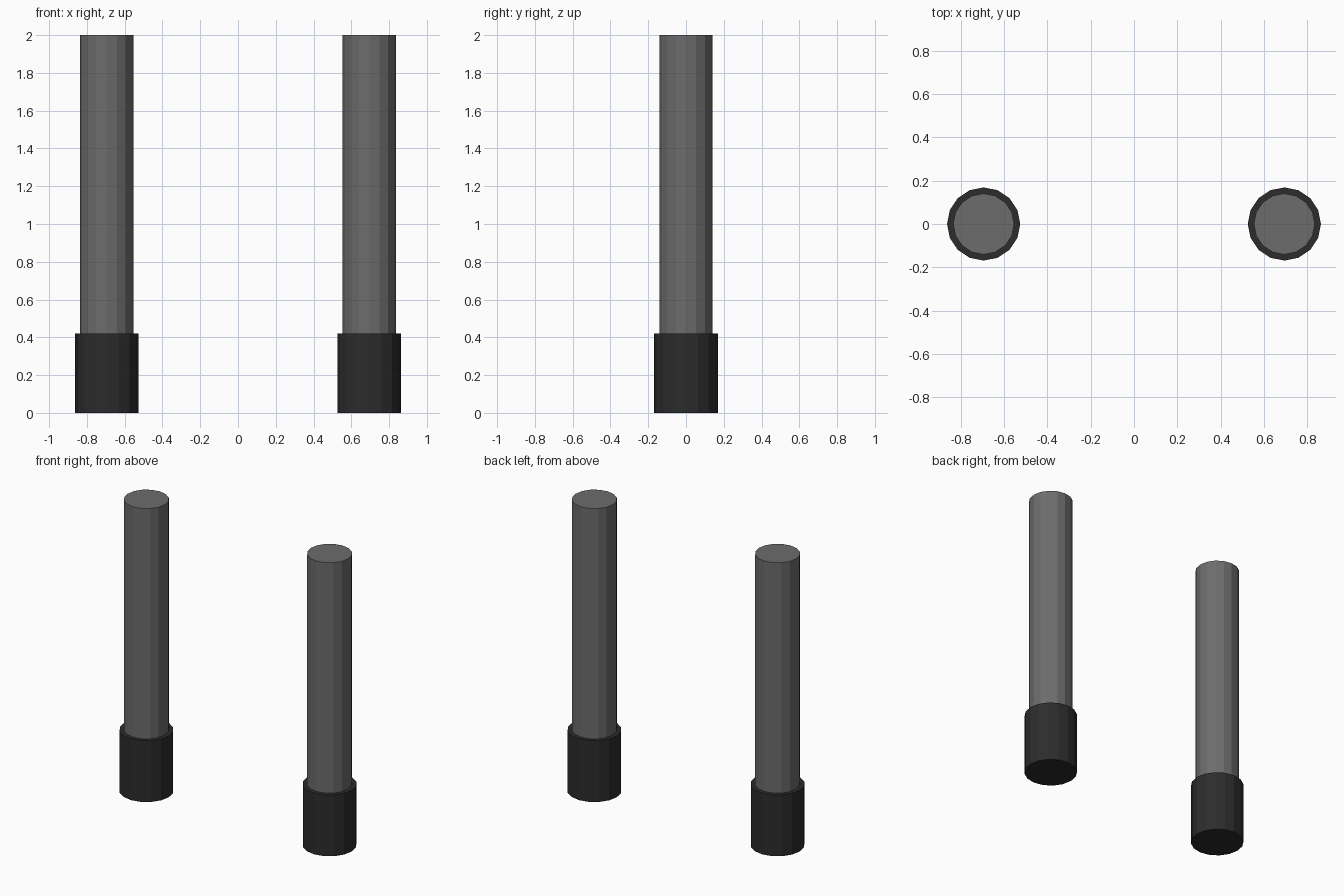
import bpy

if "Cube" in bpy.data.objects:
    bpy.data.objects.remove(bpy.data.objects["Cube"])

SIDES = 16
OFFSET = 0.695


def material(name, value):
    mat = bpy.data.materials.new(name)
    mat.diffuse_color = (value, value, value, 1)
    mat.use_nodes = True
    mat.node_tree.nodes["Principled BSDF"].inputs["Base Color"].default_value = mat.diffuse_color
    return mat


def cylinder(name, x, radius, z0, z1, mat):
    bpy.ops.mesh.primitive_cylinder_add(
        vertices=SIDES, radius=radius, depth=z1 - z0,
        location=(x, 0, (z0 + z1) / 2))
    obj = bpy.context.object
    obj.name = name
    obj.data.materials.append(mat)


shaft_grey = material("shaft_grey", 0.15)
grip_black = material("grip_black", 0.025)

# A matching pair of rods, each a shaft rising from a thicker dark foot
for side, x in (("left", -OFFSET), ("right", OFFSET)):
    cylinder(side + "_foot", x, 0.169, 0.0, 0.42, grip_black)
    cylinder(side + "_shaft", x, 0.141, 0.40, 2.0, shaft_grey)
